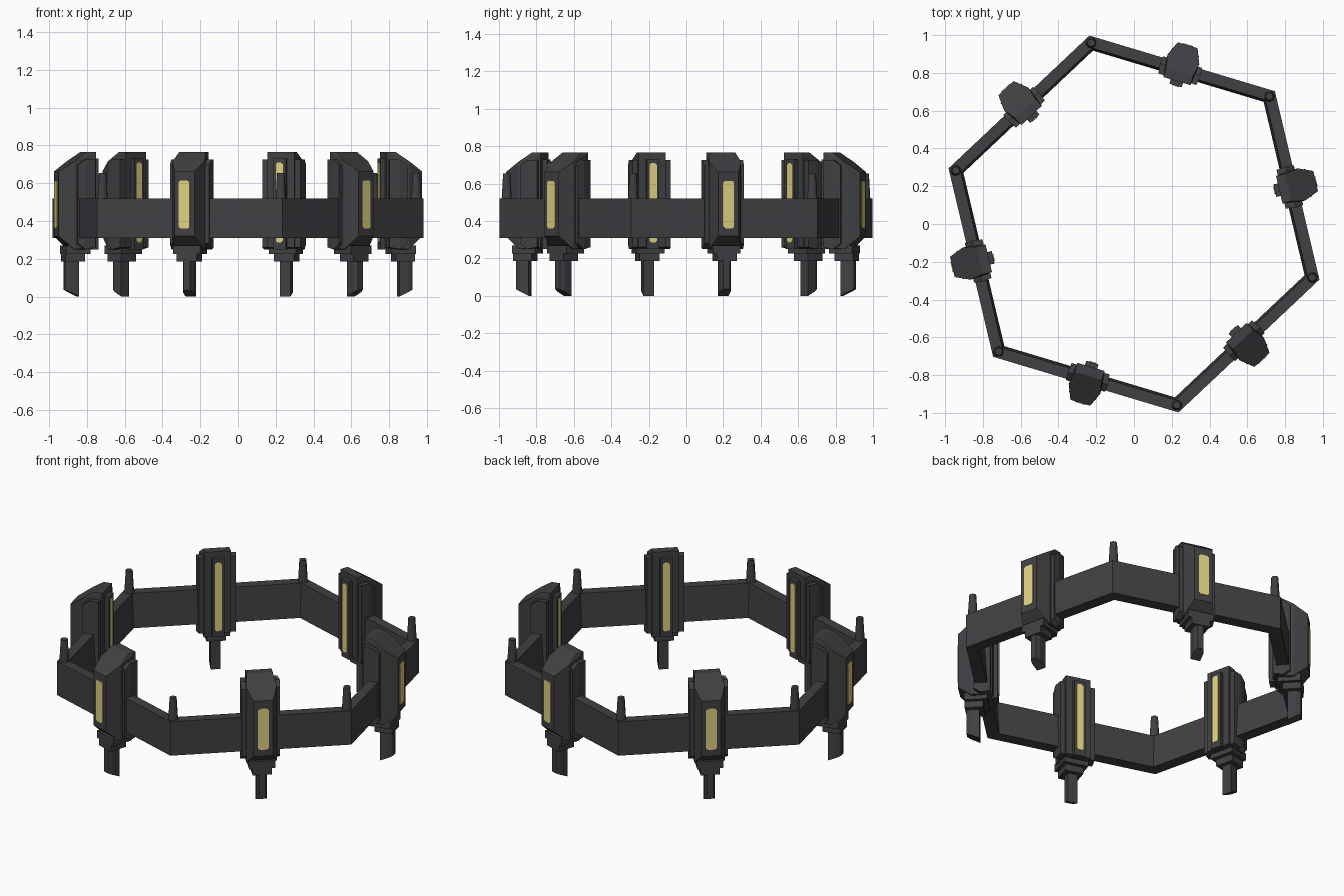
import bpy, bmesh, math
from mathutils import Matrix

if "Cube" in bpy.data.objects:
    bpy.data.objects.remove(bpy.data.objects["Cube"])

def material(name, rgb):
    m = bpy.data.materials.new(name)
    m.diffuse_color = (*rgb, 1)
    m.use_nodes = True
    m.node_tree.nodes["Principled BSDF"].inputs["Base Color"].default_value = m.diffuse_color
    return m

DARK = material("dark metal", (0.052, 0.050, 0.056))
GLOW = material("pale yellow lamp", (0.74, 0.64, 0.21))

def finish(name, bm, mat, angle=0.0):
    bmesh.ops.recalc_face_normals(bm, faces=bm.faces)
    me = bpy.data.meshes.new(name)
    bm.to_mesh(me)
    bm.free()
    me.materials.append(mat)
    ob = bpy.data.objects.new(name, me)
    ob.matrix_world = Matrix.Rotation(angle, 4, 'Z')
    bpy.context.collection.objects.link(ob)
    return ob

def hull(name, sections, mat, angle):
    """Convex part from sections (radius, half width, z low, z high)."""
    bm = bmesh.new()
    for r, w, z0, z1 in sections:
        for s in (-w, w):
            for z in (z0, z1):
                bm.verts.new((r, s, z))
    bmesh.ops.convex_hull(bm, input=bm.verts)
    bmesh.ops.dissolve_limit(bm, angle_limit=0.02, verts=bm.verts, edges=bm.edges)
    return finish(name, bm, mat, angle)

def box(name, r0, r1, w, z0, z1, mat, angle):
    return hull(name, [(r0, w, z0, z1), (r1, w, z0, z1)], mat, angle)

def lamp(name, r0, r1, w, z0, z1, angle, c=0.01):
    """Thin plate with clipped corners."""
    return hull(name, [(r, a, z0 + d, z1 - d) for r in (r0, r1)
                       for a, d in ((w, c), (w - c, 0))], GLOW, angle)

START = math.radians(43.3)
STEP = math.pi / 3

# Hexagonal ring wall, leaning slightly on the inside
profile = [(1.025, 0.31), (1.025, 0.52), (0.957, 0.52), (0.943, 0.31)]
bm = bmesh.new()
loops = [[bm.verts.new((r * math.cos(START + k * STEP), r * math.sin(START + k * STEP), z))
          for r, z in profile] for k in range(6)]
for k in range(6):
    a, b = loops[k], loops[(k + 1) % 6]
    for i in range(4):
        j = (i + 1) % 4
        bm.faces.new((a[i], a[j], b[j], b[i]))
finish("hexagonal_ring", bm, DARK)

for k in range(6):
    # Tapered corner pin
    bm = bmesh.new()
    bmesh.ops.create_cone(bm, cap_ends=True, segments=12, radius1=0.029, radius2=0.02,
                          depth=0.16, matrix=Matrix.Translation((0.985, 0, 0.575)))
    finish(f"corner_pin_{k}", bm, DARK, START + k * STEP)

    # Pylon in the middle of each side
    a = START + (k + 0.5) * STEP
    hull(f"pylon_body_{k}", [(0.79, 0.075, 0.26, 0.765), (0.84, 0.073, 0.25, 0.765),
                             (0.91, 0.088, 0.25, 0.716), (0.988, 0.055, 0.32, 0.662)], DARK, a)
    hull(f"pylon_side_plates_{k}", [(0.80, 0.105, 0.26, 0.725), (0.855, 0.112, 0.25, 0.725),
                                    (0.895, 0.108, 0.28, 0.695)], DARK, a)
    box(f"inner_strip_{k}", 0.766, 0.80, 0.034, 0.25, 0.73, DARK, a)
    lamp(f"inner_lamp_{k}", 0.762, 0.768, 0.02, 0.285, 0.71, a)
    lamp(f"outer_lamp_{k}", 0.984, 0.992, 0.03, 0.36, 0.615, a)
    # Stepped foot collar and slanted leg
    box(f"upper_collar_{k}", 0.82, 0.95, 0.075, 0.225, 0.27, DARK, a)
    box(f"lower_collar_{k}", 0.845, 0.95, 0.055, 0.185, 0.23, DARK, a)
    hull(f"leg_{k}", [(0.87, 0.029, 0.0, 0.2), (0.92, 0.029, 0.024, 0.2),
                      (0.944, 0.018, 0.036, 0.2)], DARK, a)
